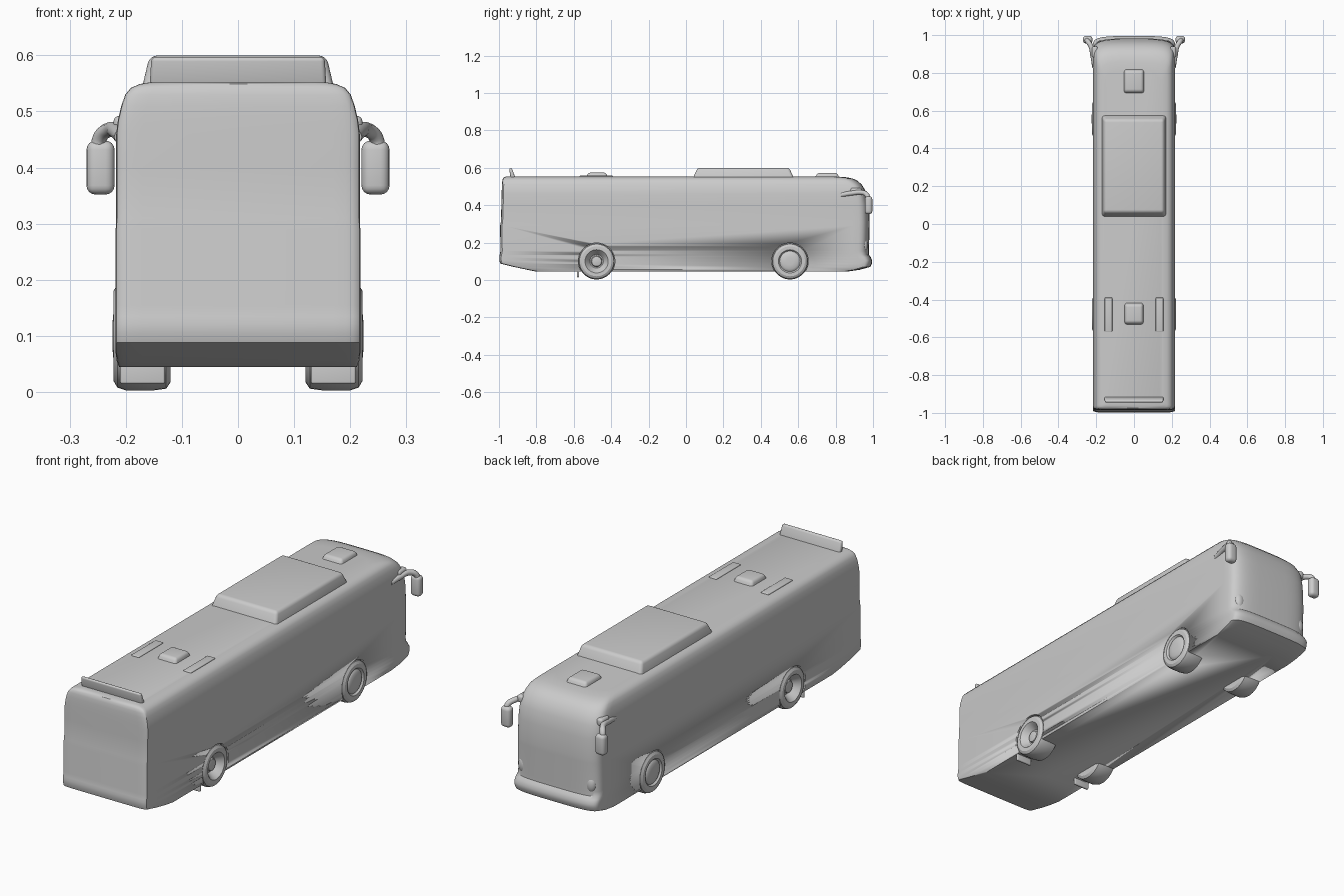
import bpy, bmesh, math
from mathutils import Matrix, Vector

cube = bpy.data.objects.get("Cube")
if cube:
    bpy.data.objects.remove(cube, do_unlink=True)

GREY = (0.6, 0.6, 0.6, 1.0)
mat = bpy.data.materials.new("plain grey")
mat.use_nodes = True
mat.diffuse_color = GREY
mat.node_tree.nodes["Principled BSDF"].inputs["Base Color"].default_value = GREY


def finish(bm, name, angle=40):
    """Turn a bmesh into a smooth shaded object."""
    bmesh.ops.recalc_face_normals(bm, faces=bm.faces)
    mesh = bpy.data.meshes.new(name)
    bm.to_mesh(mesh)
    bm.free()
    mesh.materials.append(mat)
    ob = bpy.data.objects.new(name, mesh)
    bpy.context.collection.objects.link(ob)
    bpy.ops.object.select_all(action='DESELECT')
    ob.select_set(True)
    bpy.context.view_layer.objects.active = ob
    bpy.ops.object.shade_smooth_by_angle(angle=math.radians(angle))
    return ob


def loft(bm, rings, closed=False):
    """Skin a list of equal rings, capping the ends unless closed."""
    loops = [[bm.verts.new(p) for p in ring] for ring in rings]
    n = len(loops[0])
    pairs = list(zip(loops, loops[1:]))
    if closed:
        pairs.append((loops[-1], loops[0]))
    else:
        bm.faces.new(loops[0])
        bm.faces.new(loops[-1])
    for a, b in pairs:
        for i in range(n):
            j = (i + 1) % n
            bm.faces.new((a[i], a[j], b[j], b[i]))


def block(name, centre, size, bevel, taper=(1, 1), lean=0):
    """Rounded box whose top may be narrowed and shifted along y."""
    bm = bmesh.new()
    bmesh.ops.create_cube(bm, size=1)
    for v in bm.verts:
        x, y, z = v.co
        if z > 0:
            x, y = x * taper[0], y * taper[1]
        v.co = Vector((x * size[0], y * size[1] + (lean if z > 0 else 0), z * size[2])) + Vector(centre)
    bmesh.ops.bevel(bm, geom=bm.edges[:], offset=bevel, segments=4, profile=0.5,
                    affect='EDGES', clamp_overlap=True)
    return finish(bm, name)


def wheel_ring(profile, y, z, side, steps=40):
    """Revolve (x, radius) pairs around the axle."""
    bm = bmesh.new()
    rings = []
    for x, r in profile:
        rings.append([(side * x, y + r * math.cos(2 * math.pi * k / steps),
                       z + r * math.sin(2 * math.pi * k / steps)) for k in range(steps)])
    loft(bm, rings)
    return bm


def power(v, e):
    return math.copysign(abs(v) ** e, v)


# Bus shell: plan slices of (height, half width, rear y, front y, nose depth)
slices = [
    (0.045, 0.212, -0.80, 0.86, 0.03), (0.055, 0.216, -0.85, 0.93, 0.05),
    (0.07, 0.218, -0.92, 0.985, 0.06), (0.088, 0.218, -0.993, 0.994, 0.06),
    (0.105, 0.218, -0.998, 0.995, 0.06), (0.122, 0.218, -0.998, 0.988, 0.07),
    (0.135, 0.218, -0.996, 0.978, 0.08), (0.155, 0.218, -0.992, 0.978, 0.09),
    (0.29, 0.218, -0.994, 0.982, 0.09), (0.31, 0.217, -0.990, 0.982, 0.09),
    (0.40, 0.217, -0.987, 0.978, 0.09), (0.46, 0.217, -0.986, 0.966, 0.09),
    (0.485, 0.214, -0.985, 0.955, 0.09), (0.51, 0.208, -0.984, 0.94, 0.09),
    (0.53, 0.201, -0.982, 0.918, 0.09), (0.542, 0.191, -0.979, 0.893, 0.09),
    (0.549, 0.175, -0.974, 0.86, 0.09), (0.553, 0.15, -0.962, 0.81, 0.08),
]
rings = []
for z, w, rear, front, nose in slices:
    ring = []
    for k in range(25):
        a = math.pi * k / 24
        ring.append((w * power(math.cos(a), 0.5), front - nose + nose * power(math.sin(a), 0.5), z))
    for k in range(13):
        a = math.pi + math.pi * k / 12
        ring.append((w * power(math.cos(a), 0.18), rear + 0.02 + 0.02 * power(math.sin(a), 0.5), z))
    rings.append(ring)
bm = bmesh.new()
loft(bm, rings)
shell = finish(bm, "bus_shell", 35)

# Wheels, wheel wells and mudflaps
REAR_Y, FRONT_Y, AXLE_Z = -0.478, 0.556, 0.1
tyre = [(0.12, 0.082), (0.128, 0.094), (0.15, 0.097), (0.2, 0.097), (0.215, 0.092), (0.222, 0.08), (0.222, 0.062)]
hubs = {
    "front": [(0.214, 0.055), (0.218, 0.05), (0.222, 0.042), (0.224, 0.02)],
    "rear": [(0.214, 0.055), (0.2, 0.045), (0.188, 0.036), (0.188, 0.03), (0.2, 0.026), (0.203, 0.012)],
}
for side, sname in ((1, "left"), (-1, "right")):
    for end, y in (("front", FRONT_Y), ("rear", REAR_Y)):
        cutter = finish(wheel_ring([(0.165, 0.098), (0.3, 0.098)], y, AXLE_Z, side),
                        f"{end}_{sname}_well_cutter")
        cutter.hide_render = True
        cutter.hide_set(True)
        mod = shell.modifiers.new("wheel well", 'BOOLEAN')
        mod.operation = 'DIFFERENCE'
        mod.object = cutter
        finish(wheel_ring(tyre + hubs[end], y, AXLE_Z, side), f"{end}_{sname}_wheel", 30)
    block(f"{sname}_mudflap", (side * 0.17, -0.577, 0.037), (0.08, 0.012, 0.045), 0.004)

# Bake the wells into the shell and drop the cutters
bpy.context.view_layer.objects.active = shell
for mod in list(shell.modifiers):
    if mod.type == 'BOOLEAN':
        bpy.ops.object.select_all(action='DESELECT')
        shell.select_set(True)
        cutter = mod.object
        bpy.ops.object.modifier_apply(modifier=mod.name)
        bpy.data.objects.remove(cutter, do_unlink=True)

# Roof equipment
block("roof_air_unit", (0, 0.307, 0.567), (0.346, 0.55, 0.066), 0.014, (0.91, 0.89))
block("front_roof_hatch", (0, 0.755, 0.555), (0.112, 0.14, 0.034), 0.012, (0.85, 0.75))
block("rear_roof_hatch", (0, -0.475, 0.557), (0.105, 0.125, 0.034), 0.012, (0.85, 0.75))
for side, sname in ((1, "left"), (-1, "right")):
    block(f"{sname}_hatch_rail", (side * 0.135, -0.48, 0.553), (0.04, 0.18, 0.010), 0.004)
block("rear_roof_spoiler", (0, -0.925, 0.571), (0.315, 0.026, 0.052), 0.008, (0.98, 0.6), -0.013)

# Mirrors on curved arms
for side, sname in ((1, "left"), (-1, "right")):
    curve = bpy.data.curves.new(f"{sname}_mirror_arm", 'CURVE')
    curve.dimensions = '3D'
    curve.bevel_depth = 0.013
    curve.bevel_resolution = 3
    curve.use_fill_caps = True
    path = [(0.208, 0.83, 0.455), (0.218, 0.89, 0.465), (0.228, 0.94, 0.468), (0.245, 0.967, 0.455), (0.252, 0.974, 0.42)]
    spline = curve.splines.new('BEZIER')
    spline.bezier_points.add(len(path) - 1)
    for p, (x, y, z) in zip(spline.bezier_points, path):
        p.co = (side * x, y, z)
        p.handle_left_type = p.handle_right_type = 'AUTO'
    curve.materials.append(mat)
    arm = bpy.data.objects.new(f"{sname}_mirror_arm", curve)
    bpy.context.collection.objects.link(arm)
    bpy.ops.object.select_all(action='DESELECT')
    arm.select_set(True)
    bpy.context.view_layer.objects.active = arm
    bpy.ops.object.convert(target='MESH')
    bpy.ops.object.shade_smooth_by_angle(angle=math.radians(40))
    block(f"{sname}_mirror_foot", (side * 0.206, 0.91, 0.475), (0.032, 0.06, 0.035), 0.011)
    block(f"{sname}_mirror", (side * 0.245, 0.976, 0.4), (0.05, 0.04, 0.096), 0.016)

    # Headlamp bulge at the nose corner
    bm = bmesh.new()
    bmesh.ops.create_uvsphere(bm, u_segments=20, v_segments=12, radius=1,
                              matrix=Matrix.Translation((side * 0.175, 0.952, 0.185))
                              @ Matrix.Diagonal((0.025, 0.02, 0.04, 1)))
    finish(bm, f"{sname}_headlamp")
